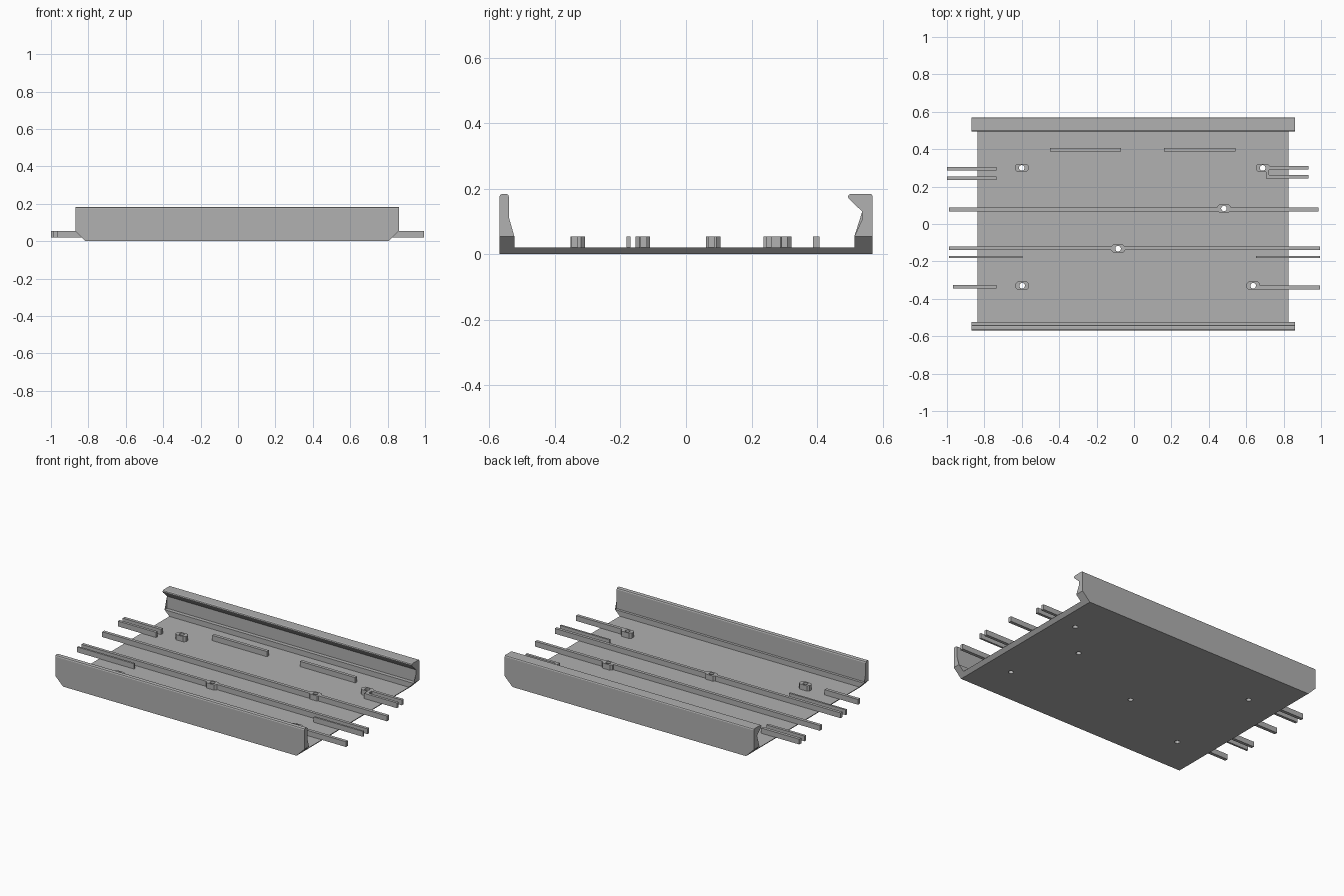
import bpy
import bmesh
from mathutils import Vector

if "Cube" in bpy.data.objects:
    bpy.data.objects.remove(bpy.data.objects["Cube"], do_unlink=True)

grey = bpy.data.materials.new("plain grey")
grey.use_nodes = True
COLOUR = (0.44, 0.44, 0.44, 1)
grey.diffuse_color = COLOUR
grey.node_tree.nodes["Principled BSDF"].inputs["Base Color"].default_value = COLOUR

FLOOR, LEDGE, TOP = 0.021, 0.054, 0.184
LEFT, RIGHT = 0.86, -0.87


def finish(name, bm):
    bmesh.ops.recalc_face_normals(bm, faces=bm.faces)
    mesh = bpy.data.meshes.new(name)
    bm.to_mesh(mesh)
    bm.free()
    mesh.materials.append(grey)
    obj = bpy.data.objects.new(name, mesh)
    bpy.context.collection.objects.link(obj)
    return obj


def extrude(bm, points, offset):
    """Closed prism from an outline swept along an offset."""
    face = bm.faces.new([bm.verts.new(p) for p in points])
    moved = bmesh.ops.extrude_face_region(bm, geom=[face])["geom"]
    verts = [v for v in moved if isinstance(v, bmesh.types.BMVert)]
    bmesh.ops.translate(bm, verts=verts, vec=offset)


def prism(name, outline, z0, z1):
    bm = bmesh.new()
    extrude(bm, [(x, y, z0) for x, y in outline], (0, 0, z1 - z0))
    return finish(name, bm)


def bar(name, x0, x1, y, width):
    h = width / 2
    return prism(name, [(x0, y - h), (x1, y - h), (x1, y + h), (x0, y + h)], FLOOR, LEDGE)


# Tray: side profile with a plain front wall and a hooked back wall
profile = [
    (-0.57, 0), (0.57, 0), (0.57, 0.176), (0.567, 0.182), (0.561, TOP),
    (0.503, TOP), (0.497, 0.181), (0.494, 0.175), (0.497, 0.169), (0.538, 0.13),
    (0.538, LEDGE), (0.514, LEDGE), (0.514, FLOOR), (-0.524, FLOOR),
    (-0.524, LEDGE), (-0.54, LEDGE), (-0.54, 0.174), (-0.543, 0.181), (-0.549, TOP),
    (-0.561, TOP), (-0.567, 0.181), (-0.57, 0.174)]
bm = bmesh.new()
extrude(bm, [(RIGHT, y, z) for y, z in profile], (LEFT - RIGHT, 0, 0))
# Slanted lower ends
for x, side in ((LEFT, 1), (RIGHT, -1)):
    cut = bmesh.ops.bisect_plane(
        bm, geom=bm.verts[:] + bm.edges[:] + bm.faces[:],
        plane_co=Vector((x, 0, LEDGE)), plane_no=Vector((side, 0, -1)), clear_outer=True)
    edges = [e for e in cut["geom_cut"] if isinstance(e, bmesh.types.BMEdge)]
    bmesh.ops.holes_fill(bm, edges=[e for e in bm.edges if e.is_boundary], sides=0)
bmesh.ops.remove_doubles(bm, verts=bm.verts, dist=0.00001)
drilled = [finish("tray", bm)]

# Bars on the floor that do not touch a boss
for name, x0, x1, y, width in (
        ("back_right_bar_outer", -1.0, -0.735, 0.295, 0.02),
        ("back_right_bar_inner", -1.0, -0.735, 0.245, 0.017),
        ("back_rib_right", -0.45, -0.07, 0.397, 0.02),
        ("back_rib_left", 0.16, 0.543, 0.397, 0.02),
        ("thin_bar_right", -0.99, -0.595, -0.176, 0.012),
        ("thin_bar_left", 0.652, 0.995, -0.176, 0.012),
        ("front_right_bar", -0.967, -0.735, -0.335, 0.02)):
    bar(name, x0, x1, y, width)

# Bars that run into a boss
for name, x0, x1, y, width in (
        ("long_bar_back", -0.99, 0.987, 0.077, 0.02),
        ("long_bar_front", -0.99, 0.995, -0.129, 0.019),
        ("front_left_bar", 0.637, 0.995, -0.34, 0.02)):
    drilled.append(bar(name, x0, x1, y, width))

# Forked bar beside the back left boss
prism("back_left_fork", [
    (0.705, 0.244), (0.933, 0.244), (0.933, 0.261), (0.723, 0.261), (0.723, 0.292),
    (0.933, 0.292), (0.933, 0.31), (0.705, 0.31)], FLOOR, LEDGE)

# Eight-sided bosses and the drill through them
bosses = {
    "back_right_boss": (-0.6, 0.3), "back_left_boss": (0.688, 0.3),
    "mid_left_boss": (0.481, 0.083), "mid_right_boss": (-0.085, -0.132),
    "front_right_boss": (-0.598, -0.33), "front_left_boss": (0.637, -0.33)}
HX, HY, C = 0.037, 0.022, 0.012
octagon = [(HX - C, HY), (HX, HY - C), (HX, C - HY), (HX - C, -HY),
           (C - HX, -HY), (-HX, C - HY), (-HX, HY - C), (C - HX, HY)]
bm = bmesh.new()
for name, (x, y) in bosses.items():
    drilled.append(prism(name, [(x + u, y + v) for u, v in octagon], FLOOR, LEDGE))
    drill = bmesh.ops.create_cone(bm, cap_ends=True, segments=24,
                                  radius1=0.015, radius2=0.015, depth=0.3)
    bmesh.ops.translate(bm, verts=drill["verts"], vec=(x, y, 0))
cutter = finish("drill_cutter", bm)
cutter.hide_render = True

for obj in drilled:
    mod = obj.modifiers.new("Holes", "BOOLEAN")
    mod.operation = "DIFFERENCE"
    mod.solver = "EXACT"
    mod.object = cutter
    bpy.context.view_layer.objects.active = obj
    bpy.ops.object.modifier_apply(modifier=mod.name)
bpy.data.objects.remove(cutter, do_unlink=True)
